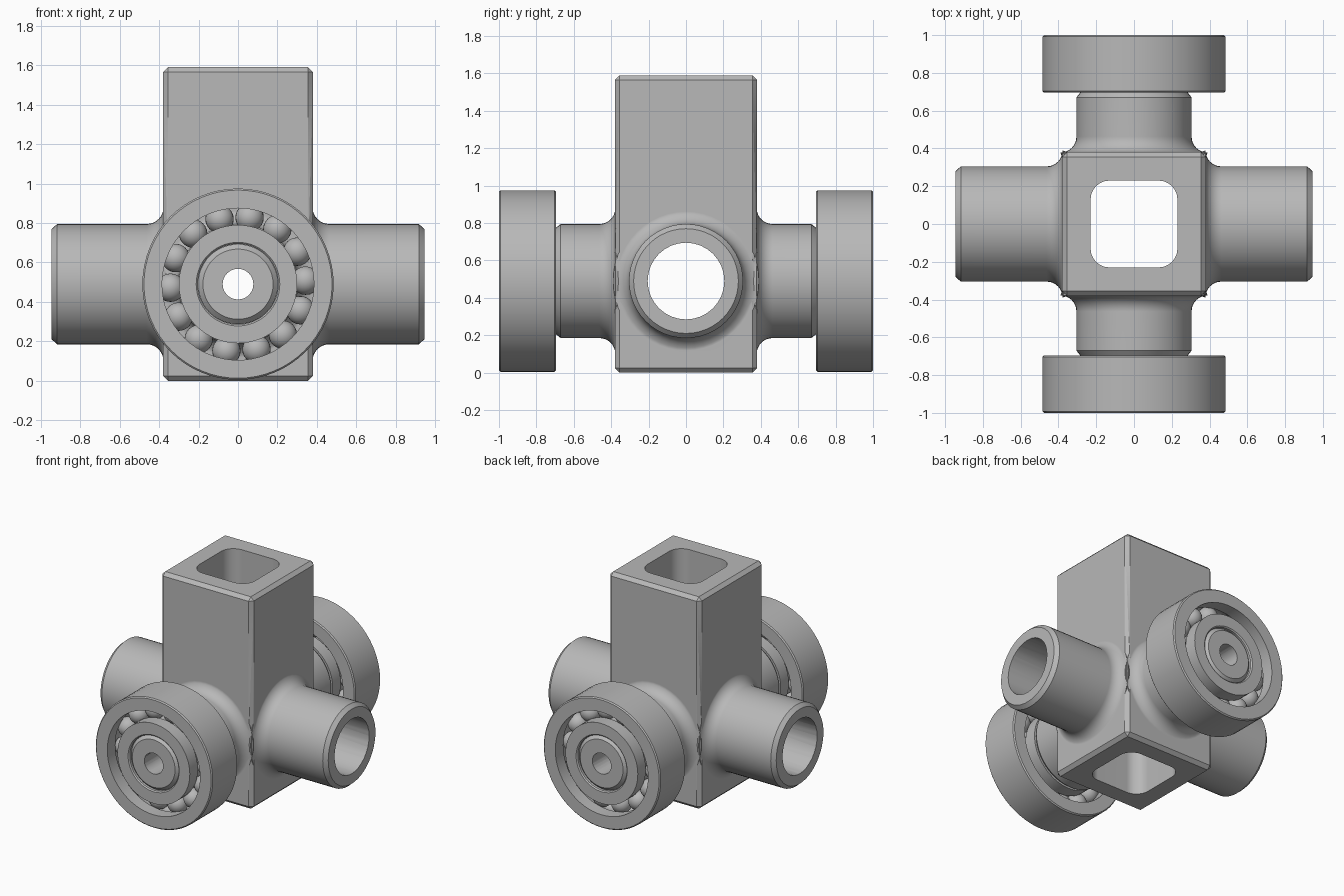
import bpy, bmesh, math
from mathutils import Matrix, Vector

cube = bpy.data.objects.get("Cube")
if cube:
    bpy.data.objects.remove(cube, do_unlink=True)

steel = bpy.data.materials.new("grey steel")
steel.use_nodes = True
GREY = (0.48, 0.48, 0.48, 1)
steel.diffuse_color = GREY
steel.node_tree.nodes["Principled BSDF"].inputs["Base Color"].default_value = GREY

AXLE_Z = 0.49
HALF = 0.38
HEIGHT = 1.59


def make(name, bm):
    bmesh.ops.recalc_face_normals(bm, faces=bm.faces)
    mesh = bpy.data.meshes.new(name)
    bm.to_mesh(mesh)
    bm.free()
    mesh.materials.append(steel)
    ob = bpy.data.objects.new(name, mesh)
    bpy.context.collection.objects.link(ob)
    return ob


def activate(ob):
    bpy.ops.object.select_all(action='DESELECT')
    ob.select_set(True)
    bpy.context.view_layer.objects.active = ob


def smooth(ob):
    activate(ob)
    bpy.ops.object.shade_smooth_by_angle(angle=math.radians(30))


def lathe(name, profile, axis, z=AXLE_Z, steps=48, closed=False):
    """Revolve (radius, distance) points around an axis at height z."""
    bm = bmesh.new()
    verts = [bm.verts.new((r, 0, d)) for r, d in profile]
    edges = [bm.edges.new(pair) for pair in zip(verts, verts[1:])]
    if closed:
        edges.append(bm.edges.new((verts[-1], verts[0])))
    bmesh.ops.spin(bm, geom=verts + edges, cent=(0, 0, 0), axis=(0, 0, 1),
                   angle=math.tau, steps=steps)
    bmesh.ops.remove_doubles(bm, verts=bm.verts, dist=0.0005)
    turn = Vector(axis).to_track_quat('Z', 'Y').to_matrix().to_4x4()
    bm.transform(Matrix.Translation((0, 0, z)) @ turn)
    return make(name, bm)


def box(name, half, z0, z1, bevel, segments, upright_only):
    bm = bmesh.new()
    bmesh.ops.create_cube(bm, size=1)
    bm.transform(Matrix.Translation((0, 0, (z0 + z1) / 2))
                 @ Matrix.Diagonal((2 * half, 2 * half, z1 - z0, 1)))
    edges = [e for e in bm.edges if not upright_only
             or abs(e.verts[0].co.z - e.verts[1].co.z) > 0.1]
    bmesh.ops.bevel(bm, geom=edges, offset=bevel, segments=segments,
                    affect='EDGES', profile=0.5)
    return make(name, bm)


def combine(target, tool, operation):
    activate(target)
    mod = target.modifiers.new("combine", 'BOOLEAN')
    mod.operation, mod.solver, mod.object = operation, 'EXACT', tool
    bpy.ops.object.modifier_apply(modifier=mod.name)
    bpy.data.objects.remove(tool, do_unlink=True)


# Central block with flared arms
hub = box("hub_block", HALF, 0, HEIGHT, 0.025, 1, False)
flare = [(0, 0.3), (0.36, 0.3)]
for i in range(9):
    t = math.pi / 2 * (1 - i / 8)
    flare.append((0.39 - 0.085 * math.cos(t), 0.463 - 0.085 * math.sin(t)))
tube = flare + [(0.305, 0.917), (0.28, 0.945), (0, 0.945)]
axle = flare + [(0.305, 0.67), (0.285, 0.695), (0.203, 0.695),
                (0.203, 0.975), (0.178, 1.0), (0, 1.0)]
for side in (1, -1):
    combine(hub, lathe("side_tube", tube, (side, 0, 0)), 'UNION')
    combine(hub, lathe("axle", axle, (0, side, 0)), 'UNION')

# Square channel, bores and countersunk bolt holes
combine(hub, box("channel", 0.23, -0.2, 1.8, 0.1, 6, True), 'DIFFERENCE')


def bore(radius, axis, z, steps, sink=0.0):
    end = 1.2
    half = [(radius, 0.35), (radius + sink, HALF), (radius + sink, end), (0, end)]
    if not sink:
        half = [(radius, end), (0, end)]
    points = [(r, -d) for r, d in reversed(half)] + half
    combine(hub, lathe("bore", points, axis, z, steps), 'DIFFERENCE')


bore(0.205, (1, 0, 0), AXLE_Z, 32)
bore(0.078, (0, 1, 0), AXLE_Z, 24)
bore(0.103, (0, 1, 0), 1.385, 16, 0.024)
bore(0.103, (1, 0, 0), 1.155, 16, 0.024)
smooth(hub)
activate(hub)
weighted = hub.modifiers.new("weighted normals", 'WEIGHTED_NORMAL')
weighted.keep_sharp = True

# Ball bearings on both axles
NEAR, FAR = 0.695, 1.0
MID = (NEAR + FAR) / 2
PITCH, BALL = 0.343, 0.072


def ring(name, race, rim, axis):
    """Ring with a ball groove on the race side."""
    out = 1 if rim > race else -1
    c = 0.008
    reach = math.acos(abs(race - PITCH) / BALL)
    groove = []
    for i in range(9):
        t = reach * (i / 4 - 1)
        groove.append((PITCH + out * BALL * math.cos(t), MID + BALL * math.sin(t)))
    points = [(race, NEAR)] + groove + [
        (race, FAR), (rim - out * c, FAR), (rim, FAR - c),
        (rim, NEAR + c), (rim - out * c, NEAR)]
    smooth(lathe(name, points, axis, steps=64, closed=True))


for place, side in (("front", -1), ("back", 1)):
    ring(place + "_outer_ring", 0.385, 0.485, (0, side, 0))
    ring(place + "_inner_ring", 0.3, 0.204, (0, side, 0))
    bm = bmesh.new()
    for i in range(14):
        a = math.radians(3) + math.tau * i / 14
        spot = (PITCH * math.cos(a), side * MID, AXLE_Z + PITCH * math.sin(a))
        bmesh.ops.create_uvsphere(bm, u_segments=24, v_segments=12, radius=BALL,
                                  matrix=Matrix.Translation(spot))
    smooth(make(place + "_balls", bm))
